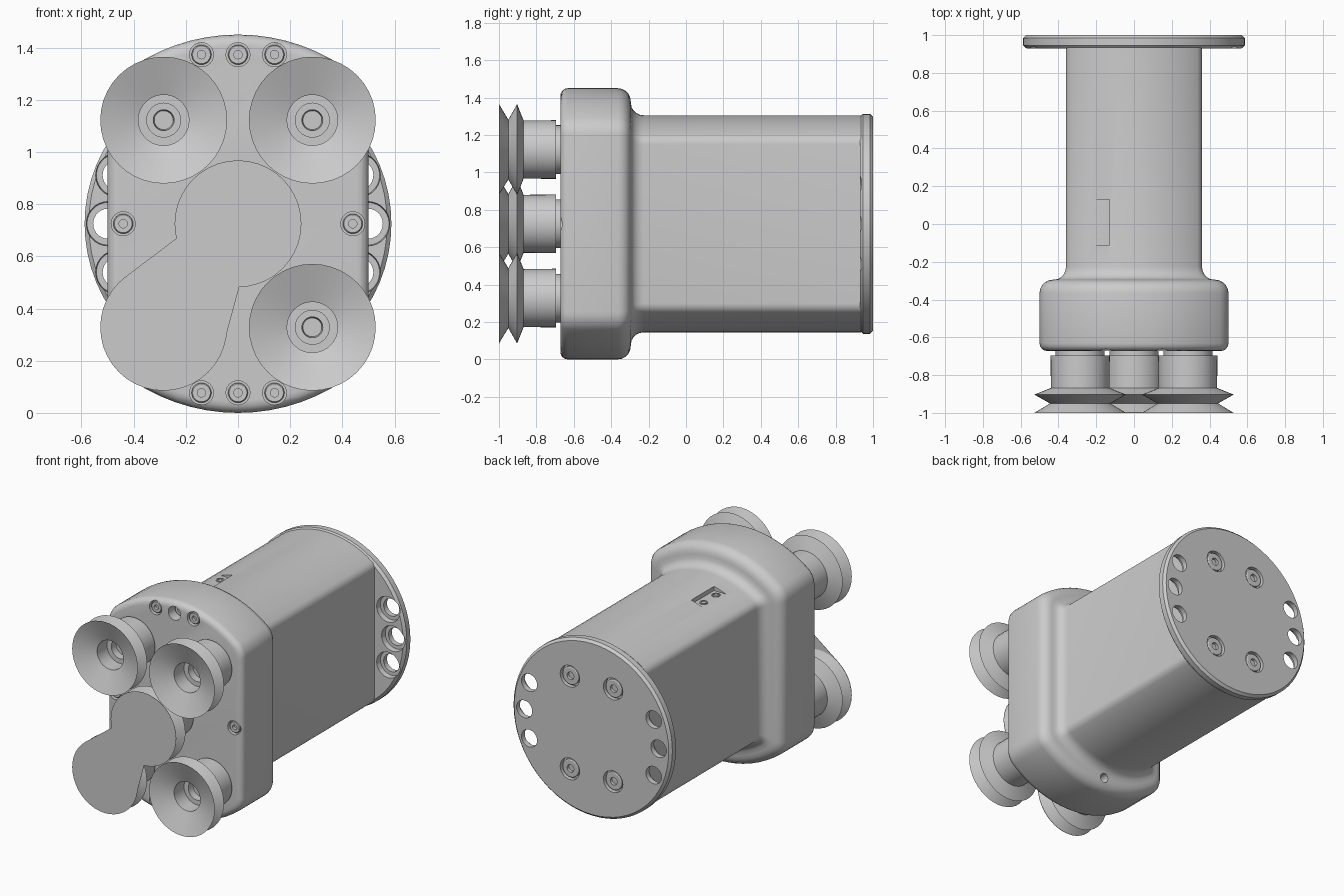
import bpy, bmesh, math

if "Cube" in bpy.data.objects:
    bpy.data.objects.remove(bpy.data.objects["Cube"])

CZ = 0.725                      # height of the main axis, which runs along y

grey = bpy.data.materials.new("plain grey")
grey.diffuse_color = (0.6, 0.6, 0.6, 1)
grey.use_nodes = True
grey.node_tree.nodes["Principled BSDF"].inputs["Base Color"].default_value = grey.diffuse_color


def finish(name, bm, smooth=True):
    bmesh.ops.recalc_face_normals(bm, faces=bm.faces)
    me = bpy.data.meshes.new(name)
    bm.to_mesh(me)
    bm.free()
    me.materials.append(grey)
    ob = bpy.data.objects.new(name, me)
    bpy.context.collection.objects.link(ob)
    bpy.context.view_layer.objects.active = ob
    if smooth:
        bpy.ops.object.select_all(action='DESELECT')
        ob.select_set(True)
        bpy.ops.object.shade_smooth_by_angle(angle=math.radians(30))
    return ob


def loft(bm, rings):
    """Skin a list of closed rings and cap both ends."""
    rows = [[bm.verts.new(p) for p in ring] for ring in rings]
    n = len(rows[0])
    for a, b in zip(rows, rows[1:]):
        for i in range(n):
            bm.faces.new((a[i], a[(i + 1) % n], b[(i + 1) % n], b[i]))
    bm.faces.new(rows[0])
    bm.faces.new(rows[-1])


def turned(bm, profile, x, z, n=32):
    """Turn (radius, y) points around an axis along y."""
    loft(bm, [[(x + r * math.cos(2 * math.pi * i / n), y,
                z + r * math.sin(2 * math.pi * i / n)) for i in range(n)]
              for r, y in profile])


def cut(ob, bm, name):
    tool = finish(name, bm, False)
    mod = ob.modifiers.new("cut", 'BOOLEAN')
    mod.object = tool
    mod.operation = 'DIFFERENCE'
    mod.solver = 'EXACT'
    tool.hide_render = True
    bpy.context.view_layer.objects.active = ob
    bpy.ops.object.modifier_apply(modifier=mod.name)
    bpy.data.objects.remove(tool)
    bpy.ops.object.select_all(action='DESELECT')
    ob.select_set(True)
    bpy.ops.object.shade_smooth_by_angle(angle=math.radians(30))


def section(y, t):
    """Circle with flat sides and rounded corners, grown by t from body to head."""
    w, R, r = 0.36 + 0.14 * t, 0.58 + 0.145 * t, 0.06 + 0.06 * t
    cz = math.sqrt((R - r) ** 2 - (w - r) ** 2)
    a = math.atan2(cz, w - r)
    q = [(w - r + r * math.cos(a * i / 5), cz + r * math.sin(a * i / 5)) for i in range(6)]
    for i in range(1, 9):
        b = a + (math.pi / 2 - a) * i / 8
        q.append((R * math.cos(b), R * math.sin(b)))
    half = q + [(-x, z) for x, z in reversed(q[:-1])]
    ring = half + [(-x, -z) for x, z in half]
    return [(x, y, CZ + z) for x, z in ring]


# Housing: head with rounded rims, flowing into the long body
steps = [(-0.672, 0.74)]
steps = []
for i in range(5):                                   # front rim
    a = math.pi / 2 * i / 4
    steps.append((-0.632 - 0.04 * math.cos(a), 0.72 + 0.28 * math.sin(a)))
for i in range(6):                                   # rear rim
    a = math.pi / 2 * i / 5
    steps.append((-0.365 + 0.07 * math.sin(a), 0.5 + 0.5 * math.cos(a)))
for i in range(1, 6):                                # hollow fillet
    a = math.pi / 2 * i / 5
    steps.append((-0.225 - 0.07 * math.cos(a), 0.45 - 0.45 * math.sin(a)))
steps.append((0.935, 0))
bm = bmesh.new()
loft(bm, [section(y, t) for y, t in steps])
housing = finish("housing", bm)

# Screw and hole positions in the head face
screws = [(sx * 0.14, CZ + sz * 0.648) for sx in (-1, 1) for sz in (-1, 1)]
screws += [(-0.44, CZ), (0.44, CZ)]
bm = bmesh.new()
for x, z in screws:
    turned(bm, [(0.046, -0.70), (0.046, -0.64)], x, z, 24)
turned(bm, [(0.046, -0.70), (0.046, -0.60)], 0, CZ + 0.648, 24)
turned(bm, [(0.046, -0.70), (0.046, -0.60), (0.03, -0.60), (0.03, -0.25)], 0, CZ - 0.648, 24)
# Side-stepped port recess on top of the body
xs, ys, zs = (-0.24, -0.13), (-0.11, 0.13), (1.262, 1.4)
loft(bm, [[(xs[0], ys[0], z), (xs[1], ys[0], z), (xs[1], ys[1], z), (xs[0], ys[1], z)] for z in zs])
cut(housing, bm, "housing_cutter")

# Contacts in the port recess
for k, y in enumerate((-0.06, 0.07)):
    bm = bmesh.new()
    loft(bm, [[(-0.18 + r * math.cos(i * math.pi / 10), y + r * math.sin(i * math.pi / 10), z)
               for i in range(20)] for r, z in ((0.026, 1.255), (0.026, 1.268), (0.018, 1.268), (0.018, 1.262))])
    finish(f"port_contact_{k}", bm)


# Screws with a sunken socket; d is the direction the head faces along y
def screw(name, x, z, r, y, d):
    bm = bmesh.new()
    turned(bm, [(r, y - d * 0.025), (r, y - d * 0.004), (r * 0.9, y), (r * 0.42, y),
                (r * 0.42, y - d * 0.02)], x, z, 24)
    finish(name, bm)


for k, (x, z) in enumerate(screws):
    screw(f"head_screw_{k}", x, z, 0.038, -0.664, -1)
for k, s in enumerate((-1, 1)):
    screw(f"deep_screw_{k}", 0, CZ + s * 0.648, 0.038, -0.615, -1)

# Rear mounting flange with counterbored holes and screw recesses
bm = bmesh.new()
turned(bm, [(0.572, 0.93), (0.588, 0.946), (0.588, 0.984), (0.572, 1.0)], 0, CZ, 64)
flange = finish("flange", bm)
bm = bmesh.new()
for side in (0, 180):
    for deg in (-22, 0, 22):
        a = math.radians(side + deg)
        turned(bm, [(0.088, 0.90), (0.082, 0.965), (0.058, 0.965), (0.058, 1.03)],
               0.497 * math.cos(a), CZ + 0.497 * math.sin(a), 28)
rear = [(sx * 0.16, CZ + sz * 0.31) for sx in (-1, 1) for sz in (-1, 1)]
for x, z in rear:
    turned(bm, [(0.072, 0.97), (0.072, 1.02)], x, z, 28)
cut(flange, bm, "flange_cutter")
for k, (x, z) in enumerate(rear):
    screw(f"rear_screw_{k}", x, z, 0.06, 0.994, 1)

# Bellows suction cups
cup = [(0.036, -0.72), (0.040, -0.79), (0.065, -0.79), (0.065, -0.84), (0.097, -0.84),
       (0.097, -0.945), (0.243, -1.0), (0.16, -0.95), (0.243, -0.903), (0.155, -0.868),
       (0.157, -0.695), (0.13, -0.695), (0.13, -0.66)]
spots = [(0, CZ)] + [(sx * 0.285, CZ + sz * 0.397) for sx in (-1, 1) for sz in (-1, 1)]
for k, (x, z) in enumerate(spots):
    bm = bmesh.new()
    turned(bm, cup, x, z, 40)
    finish(f"suction_cup_{k}", bm)


# Flat sheet closing the middle and lower left cups, joined by a web
def sheet(name, pts):
    bm = bmesh.new()
    loft(bm, [[(x, y, z) for x, z in pts] for y in (-1.0, -0.998)])
    finish(name, bm, False)


for k, (x, z) in enumerate((spots[0], spots[1])):
    sheet(f"cup_cover_{k}", [(x + 0.242 * math.cos(i * math.pi / 20),
                              z + 0.242 * math.sin(i * math.pi / 20)) for i in range(40)])
sheet("cover_web", [(-0.235, 0.67), (-0.44, 0.515), (-0.285, 0.33), (-0.05, 0.28),
                    (0.005, 0.483), (0, CZ)])
sheet("cover_web_tip", [(0.005, 0.483), (0.13, 0.52), (0, CZ)])
